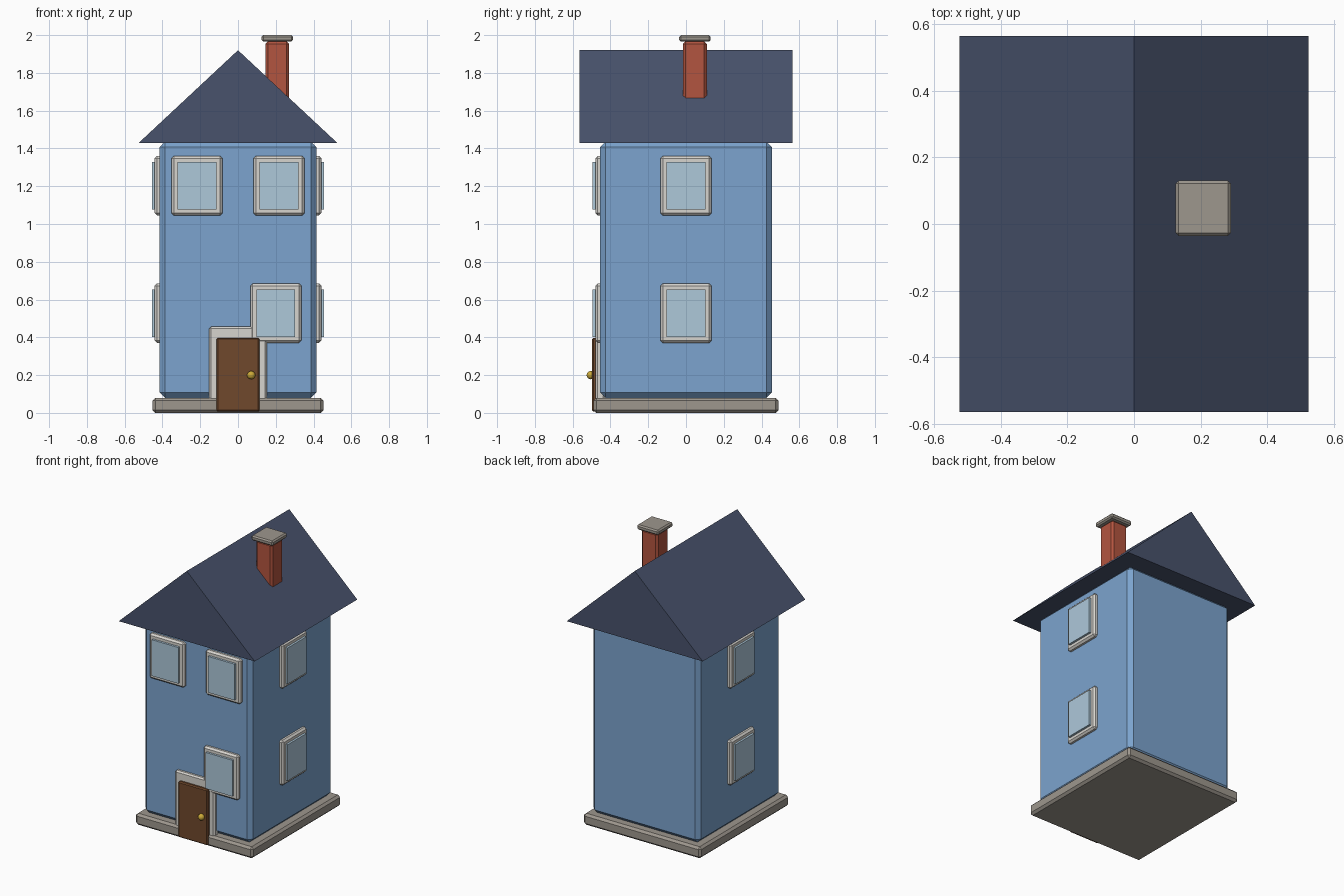
import bpy, bmesh
from mathutils import Vector

if "Cube" in bpy.data.objects:
    bpy.data.objects.remove(bpy.data.objects["Cube"])


def material(name, r, g, b):
    m = bpy.data.materials.new(name)
    m.diffuse_color = (r, g, b, 1)
    m.use_nodes = True
    m.node_tree.nodes["Principled BSDF"].inputs["Base Color"].default_value = m.diffuse_color
    return m


BLUE = material("wall_blue", 0.2, 0.37, 0.62)
SLATE = material("roof_slate", 0.065, 0.085, 0.15)
STONE = material("stone", 0.34, 0.31, 0.27)
TRIM = material("trim", 0.68, 0.66, 0.62)
GLASS = material("glass", 0.42, 0.58, 0.7)
WOOD = material("wood", 0.16, 0.065, 0.025)
BRICK = material("brick", 0.45, 0.09, 0.05)
BRASS = material("brass", 0.6, 0.4, 0.04)


def finish(name, bm, mat):
    mesh = bpy.data.meshes.new(name)
    bmesh.ops.recalc_face_normals(bm, faces=bm.faces)
    bm.to_mesh(mesh)
    bm.free()
    mesh.materials.append(mat)
    obj = bpy.data.objects.new(name, mesh)
    bpy.context.collection.objects.link(obj)
    return obj


def box(name, lo, hi, mat, bevel=0):
    """Box between two corners, with an optional chamfer."""
    lo, hi = Vector(lo), Vector(hi)
    bm = bmesh.new()
    bmesh.ops.create_cube(bm, size=1)
    for v in bm.verts:
        v.co = (lo + hi) / 2 + v.co * (hi - lo)
    if bevel:
        bmesh.ops.bevel(bm, geom=bm.edges[:], offset=bevel, segments=1,
                        profile=0.5, affect='EDGES')
    return finish(name, bm, mat)


# Plinth and walls
box("plinth", (-0.453, -0.49, 0), (0.453, 0.49, 0.08), STONE, 0.015)
box("walls", (-0.415, -0.454, 0.08), (0.415, 0.454, 1.435), BLUE, 0.028)

# Gable roof: a triangle profile extruded along y
bm = bmesh.new()
gable = bm.faces.new([bm.verts.new((x, -0.565, z))
                      for x, z in ((-0.525, 1.43), (0.525, 1.43), (0, 1.92))])
ext = bmesh.ops.extrude_face_region(bm, geom=[gable], use_keep_orig=True)
bmesh.ops.translate(bm, vec=(0, 1.13, 0),
                    verts=[g for g in ext["geom"] if isinstance(g, bmesh.types.BMVert)])
finish("roof", bm, SLATE)

# Chimney with cap
cx, cy = 0.208, 0.047
box("chimney", (cx - 0.063, cy - 0.063, 1.6), (cx + 0.063, cy + 0.063, 1.968), BRICK, 0.014)
box("chimney_cap", (cx - 0.083, cy - 0.083, 1.965), (cx + 0.083, cy + 0.083, 2.0), STONE, 0.009)


# Windows: chamfered frame with a raised pane
def window(name, side, along, z):
    for part, w, h, out, mat, bev in (("frame", 0.135, 0.157, 0.026, TRIM, 0.012),
                                      ("pane", 0.103, 0.126, 0.041, GLASS, 0)):
        if side == 0:                       # front wall
            lo = (along - w, -0.454 - out, z - h)
            hi = (along + w, -0.435, z + h)
        else:                               # side walls
            a, b = sorted((side * 0.395, side * (0.415 + out)))
            lo, hi = (a, along - w, z - h), (b, along + w, z + h)
        box(f"{name}_{part}", lo, hi, mat, bev)


LOW, HIGH = 0.528, 1.203
window("front_window_upper_left", 0, -0.217, HIGH)
window("front_window_upper_right", 0, 0.217, HIGH)
window("front_window_lower", 0, 0.2, LOW)
for side, label in ((-1, "left"), (1, "right")):
    window(label + "_window_upper", side, 0, HIGH)
    window(label + "_window_lower", side, 0, LOW)

# Door, surround and knob
box("door_frame", (-0.153, -0.478, 0.03), (0.153, -0.43, 0.457), TRIM, 0.01)
box("door", (-0.114, -0.498, 0.008), (0.114, -0.44, 0.397), WOOD, 0.007)
bm = bmesh.new()
bmesh.ops.create_uvsphere(bm, u_segments=16, v_segments=10, radius=0.022)
bmesh.ops.translate(bm, vec=(0.07, -0.504, 0.2), verts=bm.verts)
knob = finish("door_knob", bm, BRASS)
for p in knob.data.polygons:
    p.use_smooth = True
